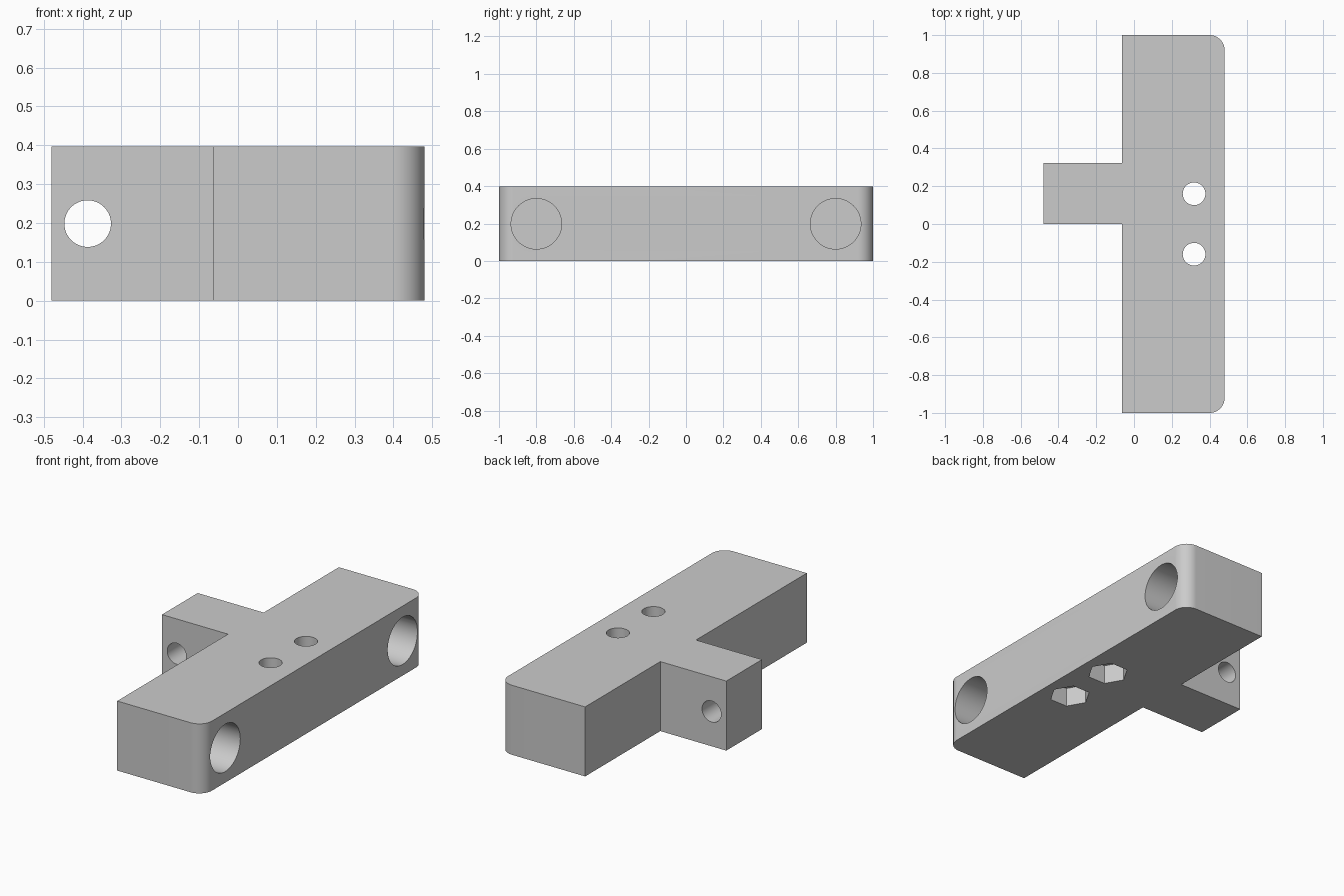
import bpy
import bmesh
from math import sin, cos, pi, radians

cube = bpy.data.objects.get("Cube")
if cube:
    bpy.data.objects.remove(cube, do_unlink=True)

HEIGHT = 0.397
MID = HEIGHT / 2
BACK, FACE, ARM_TIP = -0.063, 0.48, -0.48
FILLET = 0.08

# Single plain grey
grey = bpy.data.materials.new("light grey")
grey.use_nodes = True
colour = (0.6, 0.6, 0.6, 1)
grey.diffuse_color = colour
grey.node_tree.nodes["Principled BSDF"].inputs["Base Color"].default_value = colour


def corner(cx, cy, start, steps=16):
    """Points of a quarter-round corner, counter-clockwise."""
    angles = [start + pi / 2 * i / steps for i in range(steps + 1)]
    return [(cx + FILLET * cos(a), cy + FILLET * sin(a)) for a in angles]


# T-shaped bracket: a bar with two rounded corners and a side arm
outline = [(BACK, -1)]
outline += corner(FACE - FILLET, -1 + FILLET, -pi / 2)
outline += corner(FACE - FILLET, 1 - FILLET, 0)
outline += [(BACK, 1), (BACK, 0.322), (ARM_TIP, 0.322), (ARM_TIP, 0), (BACK, 0)]

bm = bmesh.new()
base = bm.faces.new([bm.verts.new((x, y, 0)) for x, y in outline])
top = bmesh.ops.extrude_face_region(bm, geom=[base])["geom"]
bmesh.ops.translate(bm, vec=(0, 0, HEIGHT),
                    verts=[v for v in top if isinstance(v, bmesh.types.BMVert)])
bmesh.ops.recalc_face_normals(bm, faces=bm.faces)
mesh = bpy.data.meshes.new("bracket")
bm.to_mesh(mesh)
bm.free()
mesh.materials.append(grey)
bracket = bpy.data.objects.new("bracket", mesh)
bpy.context.collection.objects.link(bracket)


def drill(name, centre, radius, length, rotation=(0, 0, 0), sides=64):
    """Cut a straight prism out of the bracket."""
    bpy.ops.mesh.primitive_cylinder_add(vertices=sides, radius=radius, depth=length,
                                        location=centre, rotation=rotation)
    cutter = bpy.context.object
    cutter.name = name
    cutter.hide_render = True
    cutter.data.materials.append(grey)
    bpy.context.view_layer.objects.active = bracket
    cut = bracket.modifiers.new(name, 'BOOLEAN')
    cut.operation = 'DIFFERENCE'
    cut.solver = 'EXACT'
    cut.object = cutter
    bpy.ops.object.modifier_apply(modifier=cut.name)
    bpy.data.objects.remove(cutter, do_unlink=True)


for side in (-1, 1):
    # Blind bores in the long face
    drill("bore", (FACE, side * 0.8, MID), 0.135, 0.8, (0, pi / 2, 0))
    # Screw holes with hexagonal nut pockets underneath
    drill("screw_hole", (0.318, side * 0.16, MID), 0.06, 1)
    drill("nut_pocket", (0.318, side * 0.16, 0), 0.11, 0.22, (0, 0, pi / 2), 6)

# Cross hole through the arm
drill("arm_hole", (-0.387, 0.16, MID), 0.06, 1, (pi / 2, 0, 0))

bpy.ops.object.select_all(action='DESELECT')
bracket.select_set(True)
bpy.context.view_layer.objects.active = bracket
bpy.ops.object.shade_smooth_by_angle(angle=radians(30))
